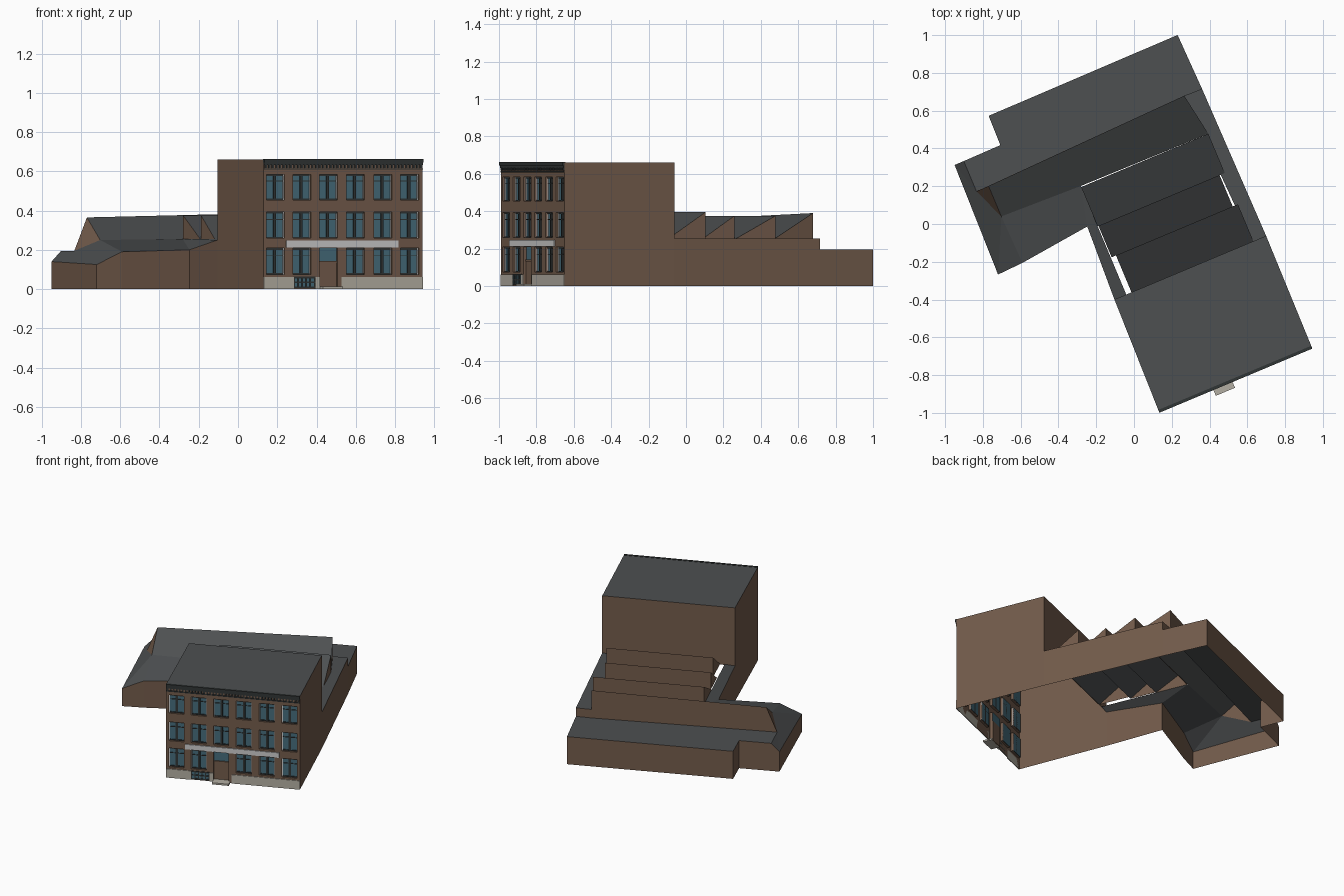
import bpy, bmesh, math
from mathutils import Matrix

if "Cube" in bpy.data.objects:
    bpy.data.objects.remove(bpy.data.objects["Cube"])

# Local frame: x along the street facade, y towards the rear
FRAME = Matrix.Translation((0.13, -0.988, 0)) @ Matrix.Rotation(math.radians(22.75), 4, 'Z')
W, D, H = 0.878, 0.633, 0.66


def mat(name, rgb):
    m = bpy.data.materials.new(name)
    m.diffuse_color = (*rgb, 1)
    m.use_nodes = True
    m.node_tree.nodes["Principled BSDF"].inputs["Base Color"].default_value = m.diffuse_color
    return m


BRICK = mat("brick", (0.17, 0.105, 0.07))
ROOF = mat("roofing", (0.075, 0.08, 0.083))
GLASS = mat("glass", (0.06, 0.15, 0.20))
STONE = mat("stone", (0.45, 0.42, 0.36))
WHITE = mat("white_paint", (0.75, 0.74, 0.72))
DARK = mat("dark_trim", (0.03, 0.035, 0.035))


def finish(name, bm, material):
    bmesh.ops.remove_doubles(bm, verts=bm.verts, dist=1e-5)
    me = bpy.data.meshes.new(name)
    bm.to_mesh(me)
    bm.free()
    me.materials.append(material)
    ob = bpy.data.objects.new(name, me)
    ob.matrix_world = FRAME
    bpy.context.collection.objects.link(ob)


def sheets(name, faces, material):
    bm = bmesh.new()
    for f in faces:
        bm.faces.new([bm.verts.new(p) for p in f])
    finish(name, bm, material)


def boxes(name, items, material):
    """Each item is (x0, x1, y0, y1, z0, z1)."""
    bm = bmesh.new()
    for x0, x1, y0, y1, z0, z1 in items:
        m = Matrix.Translation(((x0 + x1) / 2, (y0 + y1) / 2, (z0 + z1) / 2)) \
            @ Matrix.Diagonal((x1 - x0, y1 - y0, z1 - z0, 1))
        bmesh.ops.create_cube(bm, size=1, matrix=m)
    finish(name, bm, material)


def curtain(tops):
    """Wall quads from a top line down to the ground."""
    return [[p, (p[0], p[1], 0), (q[0], q[1], 0), q]
            for p, q in zip(tops, tops[1:]) if p[:2] != q[:2]]


def flat(points, z):
    return [(x, y, z) for x, y in points]


# Main block: side walls, upper rear wall and flat roof
left_rear, right_rear = (0.012, D), (W + 0.005, D)
sheets("main_side_walls", curtain([(0, 0, H), (*left_rear, H)])
       + curtain([(*right_rear, H), (W, 0, H)])
       + [[(*left_rear, 0.25), (*right_rear, 0.25), (*right_rear, H), (*left_rear, H)]], BRICK)
sheets("main_roof", [flat([(0, 0), (W, 0), right_rear, left_rear], H)], ROOF)

# Outer walls of the rear workshops
sheets("workshop_walls", curtain([(W + 0.005, D, 0.255), (0.871, 1.482, 0.255)])
       + curtain([(0.871, 1.482, 0.195), (0.862, 1.795, 0.195), (-0.226, 1.787, 0.195),
                  (-0.229, 1.62, 0.195), (-0.44, 1.617, 0.195), (-0.493, 1.617, 0.14),
                  (-0.505, 0.993, 0.125), (-0.362, 1.0, 0.19), (0.029, 1.045, 0.2),
                  (0.012, D, 0.25)])
       + [[(0.77, 1.485, 0.195), (0.871, 1.482, 0.195),
           (0.871, 1.482, 0.255), (0.77, 1.485, 0.255)]], BRICK)

# Low roofs around the sawteeth
sheets("low_roofs", [
    flat([(-0.44, 1.617), (-0.229, 1.62), (-0.226, 1.787), (0.862, 1.795),
          (0.871, 1.482), (0.77, 1.485), (-0.44, 1.443)], 0.195),
    flat([(0.77, 1.485), (0.80, D), (W + 0.005, D), (0.871, 1.482)], 0.255),
    [(-0.37, 1.27, 0.25), (-0.362, 1.0, 0.19), (0.029, 1.045, 0.2), (0.08, 1.256, 0.255)],
    [(0.08, 1.256, 0.255), (0.029, 1.045, 0.2), (0.012, D, 0.25), (0.08, D, 0.255)],
    [(-0.505, 0.993, 0.125), (-0.362, 1.0, 0.19), (-0.37, 1.27, 0.25)],
    [(-0.505, 0.993, 0.125), (-0.37, 1.27, 0.25), (-0.44, 1.443, 0.195), (-0.493, 1.617, 0.14)],
    [(-0.493, 1.617, 0.14), (-0.44, 1.443, 0.195), (-0.44, 1.617, 0.195)]], ROOF)

# Sawtooth roofs: upright rear face, slope falling to the front
walls, slopes = [], []
p0, p1 = (-0.37, 1.445, 0.365), (0.77, 1.485, 0.39)
foot = (-0.44, 1.443, 0.195)
walls += [[foot, p0, p1, (0.77, 1.485, 0.195)], [foot, (-0.37, 1.27, 0.25), p0],
          [p1, (0.77, 1.485, 0.255), (0.81, 1.25, 0.255)]]
slopes.append([p0, (-0.37, 1.27, 0.25), (0.08, 1.256, 0.255), (0.81, 1.25, 0.255), p1])
for yb, yf, x0, x1, zp in [(1.25, 1.025, 0.08, 0.81, 0.375),
                           (1.025, 0.845, 0.085, 0.78, 0.375),
                           (0.845, D, 0.11, 0.81, 0.395)]:
    zb = 0.255
    walls += [[(x0, yb, zb), (x0, yb, zp), (x1, yb, zp), (x1, yb, zb)],
              [(x0, yb, zb), (x0, yf, zb), (x0, yb, zp)],
              [(x1, yb, zb), (x1, yb, zp), (x1, yf, zb)]]
    slopes.append([(x0, yb, zp), (x0, yf, zb), (x1, yf, zb), (x1, yb, zp)])
sheets("sawtooth_walls", walls, BRICK)
sheets("sawtooth_slopes", slopes, ROOF)

# Street facade: grid of wall cells with window openings and a doorway
WIN_W, DOOR_COL, R = 0.10, 2, 0.018
cols = [0.067, 0.213, 0.36, 0.508, 0.66, 0.808]
rows = [(0.075, 0.208), (0.26, 0.393), (0.455, 0.583)]
xs = [0] + [c + s * WIN_W / 2 for c in cols for s in (-1, 1)] + [W]
zs = [0] + [z for r in rows for z in r] + [H]
cells, reveals, panes, bars, frames = [], [], [], [], []
for i, (x0, x1) in enumerate(zip(xs, xs[1:])):
    for j, (z0, z1) in enumerate(zip(zs, zs[1:])):
        door = i == 2 * DOOR_COL + 1 and j < 2
        if not (i % 2 and j % 2) and not door:
            cells.append([(x0, 0, z0), (x1, 0, z0), (x1, 0, z1), (x0, 0, z1)])
            continue
        reveals += [[(x, 0, z0), (x, R, z0), (x, R, z1), (x, 0, z1)] for x in (x0, x1)]
        if door:
            continue
        reveals += [[(x0, 0, z), (x1, 0, z), (x1, R, z), (x0, R, z)] for z in (z0, z1)]
        panes.append([(x0, R, z0), (x1, R, z0), (x1, R, z1), (x0, R, z1)])
        c, t = (x0 + x1) / 2, 0.004
        frames += [(x0, x0 + t, R - 0.006, R, z0, z1), (x1 - t, x1, R - 0.006, R, z0, z1)]
        bars += [(c - 0.007, c + 0.007, R - 0.008, R, z0, z1),
                 (x0, x1, R - 0.006, R, z1 - 0.008, z1),
                 (x0, x1, R - 0.006, R, z0, z0 + 0.006),
                 (x0, x1, R - 0.005, R, z0 + 0.093, z0 + 0.097)]
dx0, dx1 = xs[2 * DOOR_COL + 1], xs[2 * DOOR_COL + 2]
panes.append([(dx0, R, 0.14), (dx1, R, 0.14), (dx1, R, 0.208), (dx0, R, 0.208)])
sheets("facade_wall", cells, BRICK)
sheets("window_reveals", reveals, BRICK)
sheets("window_panes", panes, GLASS)
boxes("window_jambs", frames, WHITE)
boxes("window_bars", bars, DARK)

# Entrance door, doorstep and basement grate
boxes("entrance_door", [(dx0, dx1, R - 0.003, R + 0.003, 0, 0.135),
                        (dx0, dx1, R - 0.008, R + 0.003, 0.132, 0.142)], BRICK)
boxes("doorstep", [(dx0, dx1 + 0.01, -0.045, R, 0, 0.012)], STONE)
gx0, gx1 = 0.165, 0.285
boxes("basement_grate", [(gx0, gx1, -0.004, 0, z, z + 0.008) for z in (0.005, 0.03, 0.055)]
      + [(gx0 + k * 0.0225, gx0 + k * 0.0225 + 0.006, -0.004, 0, 0.005, 0.063)
         for k in range(6)], DARK)
sheets("basement_window", [[(gx0, -0.001, 0.005), (gx1, -0.001, 0.005),
                            (gx1, -0.001, 0.06), (gx0, -0.001, 0.06)]], GLASS)

# Stone plinth, white fascia band and cornice with dentils
boxes("stone_plinth", [(0, gx0, -0.005, 0, 0, 0.062), (gx1, dx0, -0.005, 0, 0, 0.062),
                       (dx1 + 0.02, W, -0.005, 0, 0, 0.062)], STONE)
boxes("fascia_band", [(0.125, 0.742, -0.006, 0, 0.212, 0.247)], WHITE)
boxes("cornice", [(0, W, -0.012, 0.004, 0.645, 0.662), (0, W, -0.008, 0, 0.632, 0.645),
                  (0, W, -0.005, 0, 0.608, 0.615)], DARK)
n = 44
boxes("cornice_dentils", [((k + 0.25) * W / n, (k + 0.75) * W / n, -0.007, 0, 0.618, 0.632)
                          for k in range(n)], DARK)
